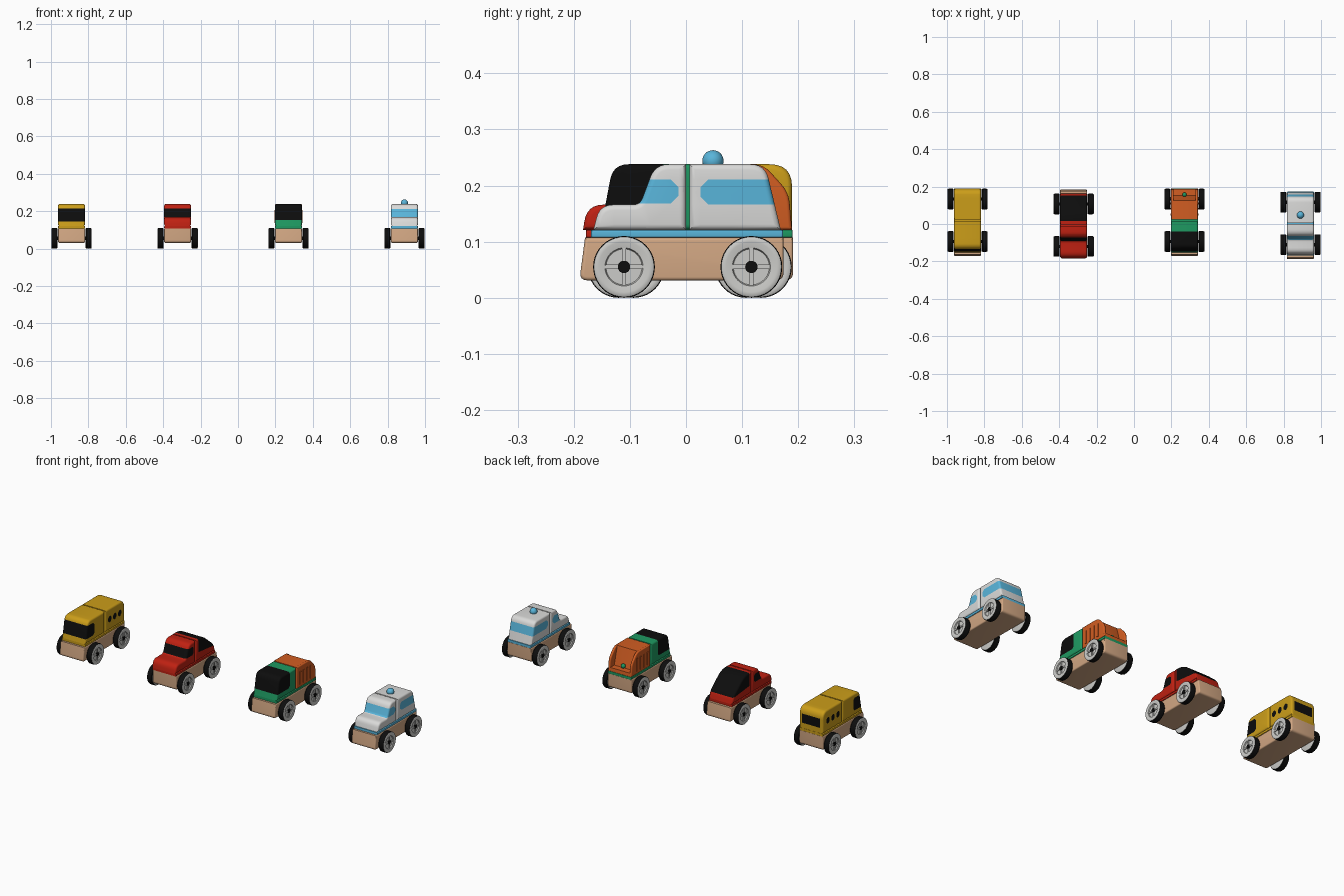
import bpy, bmesh, math
from mathutils import Vector, Matrix

cube = bpy.data.objects.get("Cube")
if cube:
    bpy.data.objects.remove(cube)

COLOURS = {
    "wood": (0.65, 0.39, 0.23), "yellow": (0.60, 0.34, 0.01), "red": (0.52, 0.015, 0.006),
    "black": (0.004, 0.004, 0.004), "green": (0.013, 0.32, 0.12), "orange": (0.64, 0.11, 0.016),
    "white": (0.70, 0.70, 0.69), "blue": (0.10, 0.46, 0.70), "light_grey": (0.60, 0.60, 0.58),
}
MATS = {}
for name, rgb in COLOURS.items():
    m = bpy.data.materials.new(name)
    m.use_nodes = True
    m.diffuse_color = (*rgb, 1)
    m.node_tree.nodes["Principled BSDF"].inputs["Base Color"].default_value = (*rgb, 1)
    MATS[name] = m

HALF = 0.072      # half width of a body block
ROOF = 0.238
BASE = 0.121
made = []


def finish(bm, name, colours, at):
    bmesh.ops.recalc_face_normals(bm, faces=bm.faces[:])
    me = bpy.data.meshes.new(name)
    bm.to_mesh(me)
    bm.free()
    for c in colours:
        me.materials.append(MATS[c])
    ob = bpy.data.objects.new(name, me)
    ob.location = at
    bpy.context.collection.objects.link(ob)
    made.append(ob)
    return ob


def rounded(points, steps=6):
    """Round each (y, z, trim) corner of a closed profile."""
    out = []
    for i, (y, z, d) in enumerate(points):
        p = Vector((y, z))
        if not d:
            out.append(p)
            continue
        a = p + (Vector(points[i - 1][:2]) - p).normalized() * d
        b = p + (Vector(points[(i + 1) % len(points)][:2]) - p).normalized() * d
        for k in range(steps + 1):
            t = k / steps
            out.append(a * (1 - t) ** 2 + p * 2 * t * (1 - t) + b * t ** 2)
    return out


def pane(y0, y1, z0, z1, c=0.01):
    """Counter-clockwise window outline with clipped corners."""
    return [(y0 + c, z0), (y1 - c, z0), (y1, z0 + c), (y1, z1 - c),
            (y1 - c, z1), (y0 + c, z1), (y0, z1 - c), (y0, z0 + c)]


def inside(poly, y, z):
    return all((b[0] - a[0]) * (z - a[1]) - (b[1] - a[1]) * (y - a[0]) > -1e-9
               for a, b in zip(poly, poly[1:] + poly[:1]))


def block(name, profile, colours, at, panes=(), x0=-HALF, x1=HALF, soft=0.01):
    """Extrude a side profile across x, soften its rims and cut colour panes into it.
    Each pane is (outline, x limit or None)."""
    bm = bmesh.new()
    face = bm.faces.new([bm.verts.new((x0, *p)) for p in rounded(profile)])
    ext = bmesh.ops.extrude_face_region(bm, geom=[face])["geom"]
    bmesh.ops.translate(bm, vec=(x1 - x0, 0, 0),
                        verts=[v for v in ext if isinstance(v, bmesh.types.BMVert)])
    rims = [e for e in bm.edges if abs(e.verts[0].co.x - e.verts[1].co.x) < 1e-6]
    bmesh.ops.bevel(bm, geom=rims, offset=soft, segments=4, profile=0.5,
                    affect='EDGES', clamp_overlap=False)

    def cut(co, no):
        bmesh.ops.bisect_plane(bm, geom=bm.verts[:] + bm.edges[:] + bm.faces[:],
                               dist=1e-6, plane_co=co, plane_no=no)
    for poly, lim in panes:
        for a, b in zip(poly, poly[1:] + poly[:1]):
            cut((0, *a), (0, a[1] - b[1], b[0] - a[0]))
        if lim:
            cut((lim, 0, 0), (1, 0, 0))
            cut((-lim, 0, 0), (1, 0, 0))
    for f in bm.faces:
        c = f.calc_center_median()
        f.material_index = int(any(inside(p, c.y, c.z) and (not lim or abs(c.x) < lim)
                                   for p, lim in panes))
    return finish(bm, name, colours, at)


def box(bm, size, place):
    bmesh.ops.create_cube(bm, size=1, matrix=place @ Matrix.Diagonal((*size, 1)))


def wheel(name, at, side):
    """Turned wheel: black tread and hub, pale faces with four spokes."""
    outline = [(0.106, 0), (0.106, 0.011), (0.101, 0.011), (0.101, 0.032), (0.106, 0.034),
               (0.108, 0.045), (0.108, 0.050), (0.106, 0.0535), (0.102, 0.055),
               (0.079, 0.055), (0.075, 0.052), (0.074, 0.049), (0.074, 0)]
    bm = bmesh.new()
    vs = [bm.verts.new((x * side, 0, r)) for x, r in outline]
    es = [bm.edges.new(p) for p in zip(vs, vs[1:])]
    bmesh.ops.spin(bm, geom=vs + es, axis=(1, 0, 0), cent=(0, 0, 0),
                   angle=math.tau, steps=40, use_duplicate=False)
    bmesh.ops.remove_doubles(bm, verts=bm.verts[:], dist=1e-5)
    for f in bm.faces:
        c = f.calc_center_median()
        r = math.hypot(c.y, c.z)
        f.material_index = int(r > 0.0525 or (r < 0.0112 and abs(c.x) > 0.1))
    for k in range(4):
        turn = Matrix.Rotation(k * math.pi / 2, 4, 'X')
        box(bm, (0.006, 0.008, 0.023), turn @ Matrix.Translation((0.102 * side, 0, 0.022)))
    finish(bm, name, ["light_grey", "black"], at)


def chassis(car, x, mid, colour, flip=1):
    """Wooden base, coloured deck plate, axles and wheels; flip turns the base round."""
    at = (x, mid, 0)
    block(car + "_chassis", [(-0.193 * flip, 0.031, 0.015), (0.171 * flip, 0.031, 0.015),
                             (0.171 * flip, 0.107, 0), (-0.183 * flip, 0.107, 0)],
          ["wood"], at, soft=0.006)
    block(car + "_deck", [(-0.172, 0.107, 0), (0.170, 0.107, 0), (0.170, BASE, 0),
                          (-0.172, BASE, 0)], [colour], at, soft=0.004)
    for end, y in (("front", -0.1135), ("back", 0.1135)):
        for side, word in ((1, "left"), (-1, "right")):
            wheel(f"{car}_{end}_{word}_wheel", (x, mid + y, 0.055), side)
        bm = bmesh.new()
        bmesh.ops.create_cone(bm, cap_ends=True, segments=16, radius1=0.009, radius2=0.009,
                              depth=0.17, matrix=Matrix.Rotation(math.pi / 2, 4, 'Y'))
        finish(bm, f"{car}_{end}_axle", ["black"], (x, mid + y, 0.055))
    return at


def ball(name, r, colour, at, stretch=1):
    bm = bmesh.new()
    bmesh.ops.create_uvsphere(bm, u_segments=24, v_segments=14, radius=r,
                              matrix=Matrix.Diagonal((1, 1, stretch, 1)))
    finish(bm, name, [colour], at)


GAP = 0.003
cab = [(-0.172, BASE, 0), (-GAP, BASE, 0), (-GAP, ROOF, 0), (-0.150, ROOF, 0.028)]


def hood_profile(nose_low, nose_top, trim):
    return [(nose_low, BASE, 0), (-GAP, BASE, 0), (-GAP, ROOF, 0), (-0.058, ROOF, 0.025),
            (-0.085, 0.166, 0.012), (nose_top, 0.166, trim)]


# Bus: upright yellow blocks with black windows
at = chassis("bus", -0.89, 0.02, "yellow")
block("bus_front", cab, ["yellow", "black"], at, [(pane(-0.25, -0.095, 0.146, 0.215), None)])
block("bus_back", [(GAP, BASE, 0), (0.169, BASE, 0), (0.169, ROOF, 0.04), (GAP, ROOF, 0)],
      ["yellow", "black"], at,
      [(pane(y, y + 0.028, 0.163, 0.197), None) for y in (0.025, 0.068, 0.111)]
      + [(pane(0.161, 0.2, 0.150, 0.200, 0.004), 0.055)])

# Coupe: red hood and sloping black back
at = chassis("coupe", -0.323, -0.0065, "red", flip=-1)
block("coupe_front", hood_profile(-0.177, -0.170, 0.03), ["red", "black"], at,
      [(pane(-0.13, -0.018, 0.170, 0.215), None)])
block("coupe_back", [(GAP, BASE, 0), (0.170, BASE, 0), (0.160, 0.158, 0.02),
                     (0.065, ROOF, 0.04), (GAP, ROOF, 0)], ["red", "black"], at,
      [([(0.022, 0.167), (0.2, 0.148), (0.2, 0.3), (0.022, 0.3)], None)])

# Garbage truck: green and black cab, orange open-backed hopper
at = chassis("garbage_truck", 0.27, 0.02, "green")
block("garbage_truck_cab", cab, ["green", "black"], at,
      [(pane(-0.25, -0.06, 0.152, 0.3), None)])
block("hopper_core", [(GAP, BASE, 0), (0.168, BASE, 0), (0.166, 0.140, 0), (0.132, 0.140, 0),
                      (0.105, ROOF, 0), (GAP, ROOF, 0)], ["orange"], at,
      x0=-0.062, x1=0.062, soft=0.001)
for s, word in ((1, "left"), (-1, "right")):
    lo, hi = sorted((s * 0.058, s * HALF))
    block(f"hopper_{word}_wall", [(GAP, BASE, 0), (0.169, BASE, 0), (0.163, 0.188, 0.02),
                                  (0.118, ROOF, 0.02), (GAP, ROOF, 0)],
          ["orange"], at, x0=lo, x1=hi, soft=0.006)
    bm = bmesh.new()
    for i in range(4):
        box(bm, (0.006, 0.010, 0.070), Matrix.Translation((s * HALF, 0.03 + i * 0.03, 0.172)))
    finish(bm, f"hopper_{word}_ribs", ["orange"], at)
ball("hopper_knob", 0.012, "green", (at[0], at[1] + 0.137, 0.152))

# Patrol car: white blocks, wraparound blue windows, roof beacon
at = chassis("patrol_car", 0.89, 0.003, "blue")
block("patrol_car_front", hood_profile(-0.168, -0.157, 0.025), ["white", "blue"], at,
      [(pane(-0.13, -0.016, 0.168, 0.211, 0.014), None)])
block("patrol_car_back", [(GAP, BASE, 0), (0.166, BASE, 0), (0.138, ROOF, 0.026),
                          (GAP, ROOF, 0)], ["white", "blue"], at,
      [(pane(0.023, 0.25, 0.166, 0.211, 0.014), None)])
ball("patrol_car_beacon", 0.019, "blue", (at[0], at[1] + 0.045, 0.244))

# Smooth shading that keeps hard edges
bpy.ops.object.select_all(action='DESELECT')
for ob in made:
    ob.select_set(True)
bpy.context.view_layer.objects.active = made[0]
bpy.ops.object.shade_smooth_by_angle(angle=math.radians(32))
